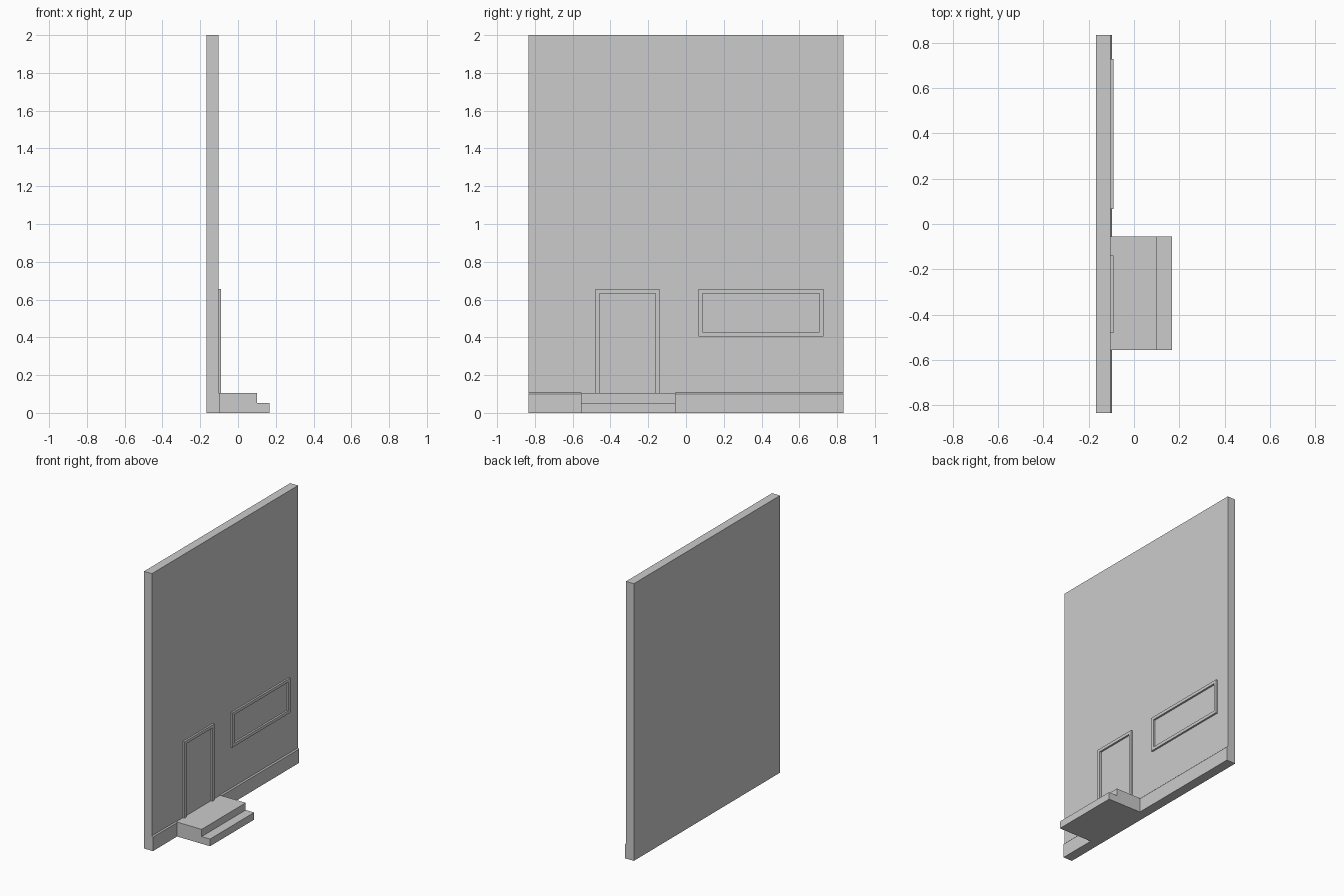
import bpy

if "Cube" in bpy.data.objects:
    bpy.data.objects.remove(bpy.data.objects["Cube"])

WALL_X = -0.104      # front face of the wall
BACK_X = -0.167
STEP_Y = (-0.557, -0.055)


def prism(name, pts, place, faces_extra=2):
    """Extrude a 2D profile between two positions given by place(u, v, side)."""
    n = len(pts)
    verts = [place(u, v, s) for s in (0, 1) for u, v in pts]
    faces = [tuple(range(n))[::-1], tuple(range(n, 2 * n))]
    faces += [(i, (i + 1) % n, n + (i + 1) % n, n + i) for i in range(n)]
    mesh = bpy.data.meshes.new(name)
    mesh.from_pydata(verts, [], faces)
    obj = bpy.data.objects.new(name, mesh)
    bpy.context.collection.objects.link(obj)
    bpy.context.view_layer.objects.active = obj
    obj.select_set(True)
    bpy.ops.object.mode_set(mode='EDIT')
    bpy.ops.mesh.select_all(action='SELECT')
    bpy.ops.mesh.normals_make_consistent(inside=False)
    bpy.ops.object.mode_set(mode='OBJECT')
    obj.select_set(False)
    return obj


def along_y(name, profile, y0, y1):
    return prism(name, profile, lambda x, z, s: (x, (y0, y1)[s], z))


def along_x(name, outline, x0, x1):
    return prism(name, outline, lambda y, z, s: ((x0, x1)[s], y, z))


# Wall slab
along_y("wall", [(BACK_X, 0), (WALL_X, 0), (WALL_X, 2), (BACK_X, 2)], -0.833, 0.833)

# Skirting with chamfered top, on both sides of the steps
skirting = [(WALL_X, 0), (-0.096, 0), (-0.096, 0.1), (WALL_X, 0.108)]
along_y("skirting_left", skirting, -0.833, STEP_Y[0])
along_y("skirting_right", skirting, STEP_Y[1], 0.833)

# Two entrance steps
along_y("entrance_steps",
        [(WALL_X, 0), (0.167, 0), (0.167, 0.052), (0.1, 0.052),
         (0.1, 0.104), (WALL_X, 0.104)], *STEP_Y)

# Door frame, open at the bottom
W, FRONT = 0.022, -0.091
y0, y1, z0, z1 = -0.48, -0.14, 0.104, 0.655
along_x("door_frame",
        [(y0, z0), (y0 + W, z0), (y0 + W, z1 - W), (y1 - W, z1 - W),
         (y1 - W, z0), (y1, z0), (y1, z1), (y0, z1)], WALL_X, FRONT)

# Window frame: four bars
y0, y1, z0, z1 = 0.066, 0.728, 0.405, 0.655
bars = {"left": (y0, y0 + W, z0, z1), "right": (y1 - W, y1, z0, z1),
        "bottom": (y0 + W, y1 - W, z0, z0 + W), "top": (y0 + W, y1 - W, z1 - W, z1)}
for side, (a, b, c, d) in bars.items():
    along_x("window_frame_" + side, [(a, c), (b, c), (b, d), (a, d)], WALL_X, FRONT)
